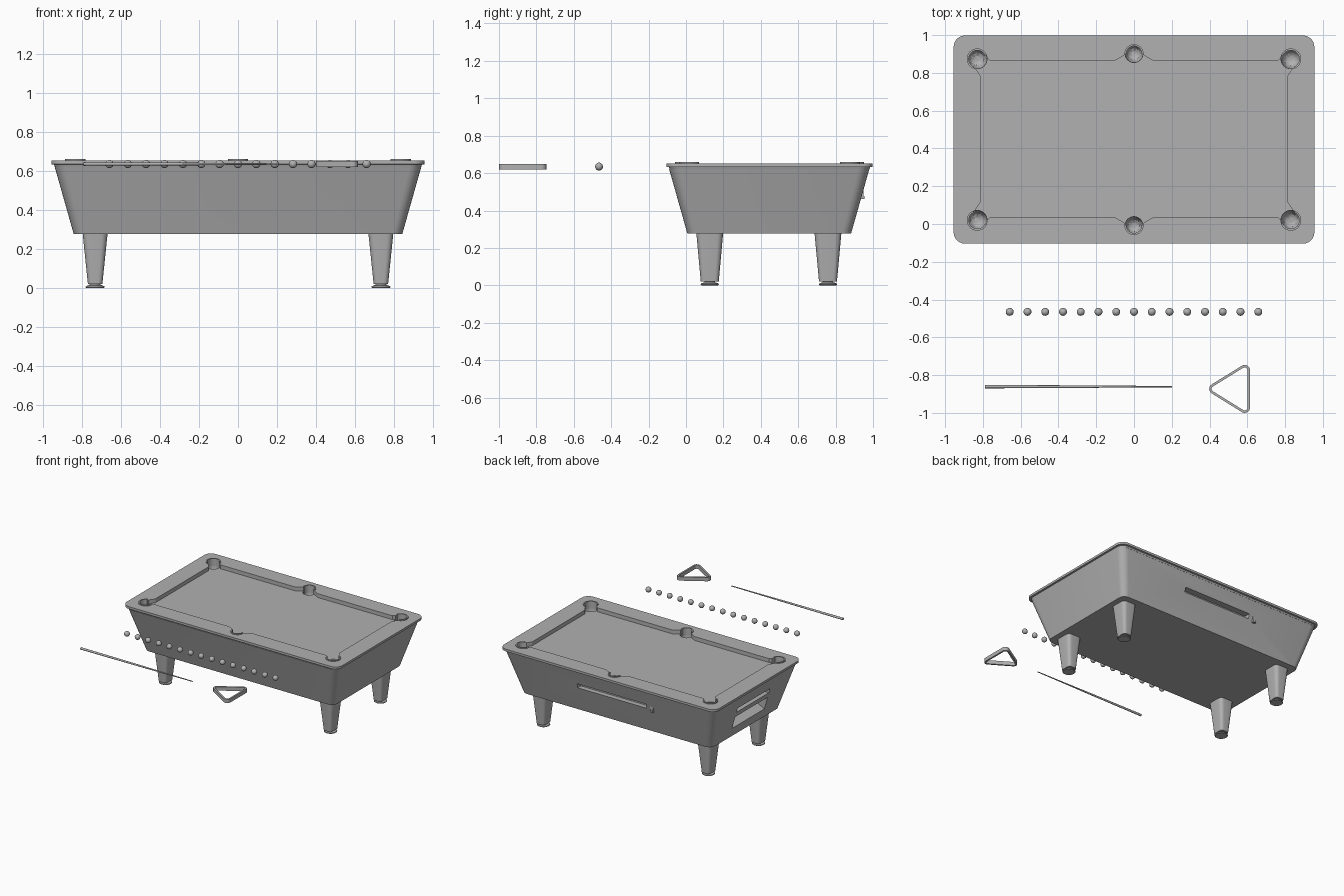
import bpy, bmesh
from math import pi, sin, cos, atan2
from mathutils import Matrix

if "Cube" in bpy.data.objects:
    bpy.data.objects.remove(bpy.data.objects["Cube"])

CY = 0.447  # table centre in y
grey = bpy.data.materials.new("dark_grey")
grey.diffuse_color = (0.44, 0.44, 0.44, 1)
grey.use_nodes = True
grey.node_tree.nodes["Principled BSDF"].inputs["Base Color"].default_value = grey.diffuse_color


def finish(name, bm, smooth=True):
    bmesh.ops.recalc_face_normals(bm, faces=bm.faces)
    me = bpy.data.meshes.new(name)
    bm.to_mesh(me)
    bm.free()
    me.materials.append(grey)
    ob = bpy.data.objects.new(name, me)
    bpy.context.collection.objects.link(ob)
    if smooth:
        shade(ob)
    return ob


def shade(ob):
    bpy.ops.object.select_all(action='DESELECT')
    ob.select_set(True)
    bpy.context.view_layer.objects.active = ob
    bpy.ops.object.shade_smooth_by_angle(angle=0.6)


def rounded(hx, hy, r, seg=6):
    pts = []
    for i, (sx, sy) in enumerate([(1, 1), (-1, 1), (-1, -1), (1, -1)]):
        for k in range(seg + 1):
            a = (i + k / seg) * pi / 2
            pts.append((sx * (hx - r) + r * cos(a), sy * (hy - r) + r * sin(a)))
    return pts


def loft(name, rings, loc=(0, 0), smooth=True):
    """rings: list of (outline points, z)"""
    bm = bmesh.new()
    loops = [[bm.verts.new((x + loc[0], y + loc[1], z)) for x, y in pts] for pts, z in rings]
    n = len(loops[0])
    for a, b in zip(loops, loops[1:]):
        for i in range(n):
            bm.faces.new((a[i], a[(i + 1) % n], b[(i + 1) % n], b[i]))
    bm.faces.new(loops[0][::-1])
    bm.faces.new(loops[-1])
    return finish(name, bm, smooth)


def circle(r, n=32):
    return [(r * cos(2 * pi * i / n), r * sin(2 * pi * i / n)) for i in range(n)]


def box(name, lo, hi):
    pts = [(lo[0], lo[1]), (hi[0], lo[1]), (hi[0], hi[1]), (lo[0], hi[1])]
    return loft(name, [(pts, lo[2]), (pts, hi[2])], smooth=False)


def cut(ob, cutter, keep=False):
    bpy.context.view_layer.objects.active = ob
    m = ob.modifiers.new("cut", 'BOOLEAN')
    m.operation, m.solver, m.object = 'DIFFERENCE', 'EXACT', cutter
    bpy.ops.object.modifier_apply(modifier=m.name)
    if not keep:
        bpy.data.objects.remove(cutter)


# tapered cabinet, its top is the playing bed
body = loft("cabinet", [(rounded(0.841, 0.438, 0.05), 0.278),
                        (rounded(0.938, 0.535, 0.06), 0.621)], (0, CY - 0.002))

# top rail with lip
rail = loft("top_rail", [(rounded(0.937, 0.534, 0.06), 0.620),
                         (rounded(0.941, 0.538, 0.06), 0.632),
                         (rounded(0.955, 0.551, 0.06), 0.634),
                         (rounded(0.955, 0.551, 0.06), 0.652)], (0, CY))

# play field opening following the cushion noses
q = [(.813, .335), (.842, .378), (.79, .44), (.762, .415), (.10, .415), (.046, .447)]
field = (q + [(-x, y) for x, y in q[::-1]] + [(-x, -y) for x, y in q]
         + [(x, -y) for x, y in q[::-1]])
cut(rail, loft("field_cutter", [(field, 0.60), (field, 0.70)], (0, CY + 0.003), False))

# pockets: bowl through rail into the cabinet, plus raised collar
pockets = [(sx * 0.83, sy * 0.427) for sx in (-1, 1) for sy in (-1, 1)] + [(0, 0.455), (0, -0.455)]
for x, y in pockets:
    r = 0.052 if x else 0.047
    hole = loft("pocket_cutter", [(circle(r * s), z) for s, z in
                                  ((0.3, 0.525), (0.65, 0.535), (0.9, 0.56), (1, 0.60), (1, 0.70))],
                (x, y + CY), False)
    cut(rail, hole, True)
    cut(body, hole)
    # collar arc on the outer side of the pocket
    mid = atan2(y, x) if not x else atan2(1 if y > 0 else -1, 1 if x > 0 else -1)
    span = pi * (0.62 if x else 0.52)
    n = 24
    bm = bmesh.new()
    prof = [(r - 0.007, 0.60), (r + 0.003, 0.60), (r + 0.003, 0.660), (r - 0.007, 0.660)]
    secs = []
    for i in range(n + 1):
        a = mid - span + 2 * span * i / n
        secs.append([bm.verts.new((x + p * cos(a), y + CY + p * sin(a), z)) for p, z in prof])
    for a, b in zip(secs, secs[1:]):
        for k in range(4):
            bm.faces.new((a[k], a[(k + 1) % 4], b[(k + 1) % 4], b[k]))
    bm.faces.new(secs[0])
    bm.faces.new(secs[-1])
    finish("pocket_collar", bm)

# back display slot, ball return window and upper slot on the left end
cut(body, box("slot_cutter", (-0.31, 0.90, 0.48), (0.30, 1.1, 0.517)))
cut(body, box("return_cutter", (-1.1, 0.24, 0.355), (-0.74, 0.65, 0.455)))
cut(body, box("tray_cutter", (-1.1, 0.24, 0.495), (-0.85, 0.65, 0.53)))
shade(body)
shade(rail)

# sloped tray inside the ball return
bm = bmesh.new()
tri = [(-0.862, 0.355), (-0.74, 0.355), (-0.74, 0.42)]
a, b = [[bm.verts.new((x, y, z)) for x, z in tri] for y in (0.24, 0.65)]
for k in range(3):
    bm.faces.new((a[k], a[(k + 1) % 3], b[(k + 1) % 3], b[k]))
bm.faces.new(a)
bm.faces.new(b)
finish("return_tray", bm, False)

# coin mechanism on the back
box("coin_plate", (-0.372, 0.90, 0.462), (-0.345, 0.948, 0.515))
box("coin_knob", (-0.37, 0.92, 0.462), (-0.347, 0.954, 0.478))

# legs and feet
for x in (-0.731, 0.731):
    for y in (0.127, 0.759):
        loft("leg", [(rounded(0.037, 0.048, 0.022), 0.02),
                     (rounded(0.064, 0.072, 0.032), 0.282)], (x, y))
        loft("foot", [(circle(0.044), 0), (circle(0.049), 0.004), (circle(0.047), 0.010),
                      (circle(0.028), 0.017), (circle(0.028), 0.025)], (x, y))

# row of balls
for i in range(15):
    bm = bmesh.new()
    bmesh.ops.create_uvsphere(bm, u_segments=24, v_segments=14, radius=0.021,
                              matrix=Matrix.Translation(((i - 7) * 0.094, -0.465, 0.635)))
    finish("ball", bm)

# cue: butt, shaft
for name, x0, x1, r0, r1 in (("cue_butt", -0.79, -0.2, 0.009, 0.0065),
                             ("cue_shaft", -0.2, 0.2, 0.006, 0.0035)):
    c = loft(name, [(circle(r0, 16), x0), (circle(r1, 16), x1)])
    c.data.transform(Matrix.Translation((0, -0.861, 0.635)) @ Matrix.Rotation(pi / 2, 4, 'Y'))

# triangle rack: rounded outline swept as a thin wall
corners = [(0.426, -0.873, pi), (0.586, -0.972, -pi / 3), (0.586, -0.774, pi / 3)]
bm = bmesh.new()
secs = []
for cx, cy, m in corners:
    for k in range(9):
        t = m + (k / 8 - 0.5) * 2 * pi / 3
        secs.append([bm.verts.new((cx + r * cos(t), cy + r * sin(t), z))
                     for r, z in ((0.015, 0.62), (0.028, 0.62), (0.028, 0.65), (0.015, 0.65))])
for a, b in zip(secs, secs[1:] + secs[:1]):
    for k in range(4):
        bm.faces.new((a[k], a[(k + 1) % 4], b[(k + 1) % 4], b[k]))
finish("triangle_rack", bm)
